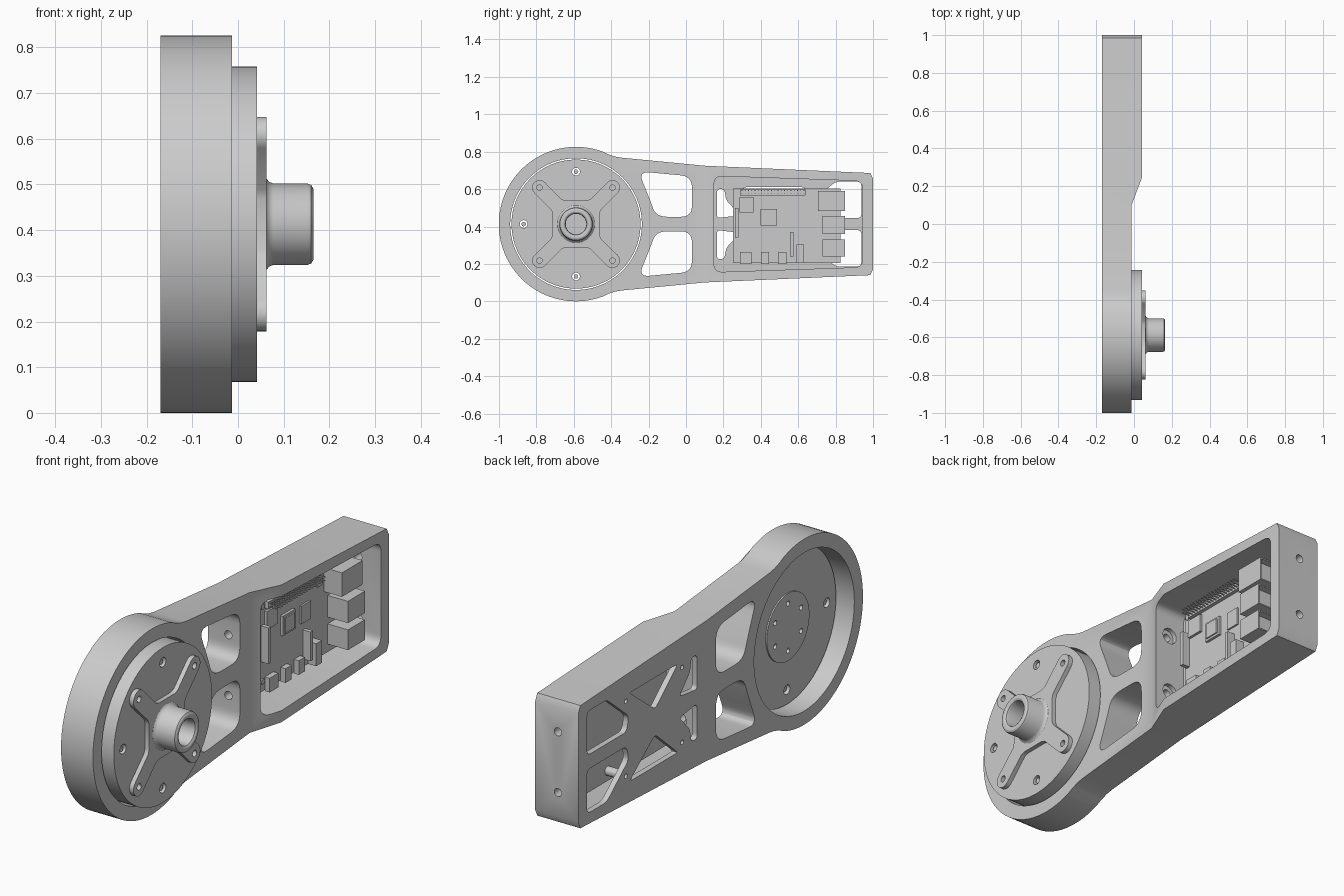
import bpy, bmesh, math
from mathutils import Vector, Matrix

old = bpy.data.objects.get("Cube")
if old:
    bpy.data.objects.remove(old, do_unlink=True)

MID = 0.413          # height of the arm's centre line
HUB_Y = -0.588       # centre of the round end
BACK, FACE, RAISED = -0.17, -0.013, 0.042

grey = bpy.data.materials.new("light grey")
grey.use_nodes = True
grey.diffuse_color = (0.6, 0.6, 0.6, 1)
grey.node_tree.nodes["Principled BSDF"].inputs["Base Color"].default_value = (0.6, 0.6, 0.6, 1)


def finish(name, bm):
    bmesh.ops.recalc_face_normals(bm, faces=bm.faces[:])
    mesh = bpy.data.meshes.new(name)
    bm.to_mesh(mesh)
    bm.free()
    mesh.materials.append(grey)
    obj = bpy.data.objects.new(name, mesh)
    bpy.context.collection.objects.link(obj)
    return obj


def prism(name, points, x0, x1):
    """Extrude a (y, z) outline along x."""
    bm = bmesh.new()
    face = bm.faces.new([bm.verts.new((x0, y, z)) for y, z in points])
    out = bmesh.ops.extrude_face_region(bm, geom=[face])
    verts = [v for v in out["geom"] if isinstance(v, bmesh.types.BMVert)]
    bmesh.ops.translate(bm, verts=verts, vec=(x1 - x0, 0, 0))
    return finish(name, bm)


def rod(name, centre, radius, length, axis="X", sides=32):
    bm = bmesh.new()
    turn = Matrix.Rotation(math.pi / 2, 4, "Y" if axis == "X" else "X")
    bmesh.ops.create_cone(bm, cap_ends=True, segments=sides, radius1=radius, radius2=radius,
                          depth=length, matrix=Matrix.Translation(centre) @ turn)
    return finish(name, bm)


def box(name, y0, y1, z0, z1, x0, x1, socket=None):
    """Box; a socket direction sinks an opening into that side."""
    bm = bmesh.new()
    size = Matrix.Diagonal((x1 - x0, y1 - y0, z1 - z0, 1))
    place = Matrix.Translation(((x0 + x1) / 2, (y0 + y1) / 2, (z0 + z1) / 2))
    bmesh.ops.create_cube(bm, size=1, matrix=place @ size)
    if socket:
        bm.normal_update()
        side = [f for f in bm.faces if f.normal.dot(Vector(socket)) > 0.9]
        bmesh.ops.inset_region(bm, faces=side, thickness=0.008)
        bmesh.ops.inset_region(bm, faces=side, thickness=0.001, depth=-0.03)
    return finish(name, bm)


def rounded(points, radius, steps=6):
    """Replace every corner of an outline with a smooth curve."""
    result = []
    for i, p in enumerate(points):
        p = Vector(p)
        before, after = Vector(points[i - 1]) - p, Vector(points[(i + 1) % len(points)]) - p
        a = p + before.normalized() * min(radius, before.length * 0.45)
        b = p + after.normalized() * min(radius, after.length * 0.45)
        for s in range(steps + 1):
            t = s / steps
            result.append(tuple(a * (1 - t) ** 2 + p * 2 * t * (1 - t) + b * t * t))
    return result


def flipped(points):
    return [(y, 2 * MID - z) for y, z in points]


def cut(target, cutter):
    cutter.hide_render = True
    mod = target.modifiers.new("cut", "BOOLEAN")
    mod.operation, mod.solver, mod.object = "DIFFERENCE", "EXACT", cutter
    bpy.context.view_layer.objects.active = target
    bpy.ops.object.modifier_apply(modifier=mod.name)
    bpy.data.objects.remove(cutter, do_unlink=True)


# Arm body: round end with a tapering beam
top = [(1.0, 0.655), (0.985, 0.686), (0.1, 0.725), (-0.345, 0.768), (-0.38, 0.774), (-0.415, 0.786)]
arc = [(HUB_Y + 0.413 * math.cos(math.radians(a)), MID + 0.413 * math.sin(math.radians(a)))
       for a in range(70, 291, 4)]
arm = prism("arm_body", top + arc + flipped(top)[::-1], BACK, RAISED)

# Lower front face around the round end, sloping up to the raised end
bm = bmesh.new()
step = [(FACE, -1.2), (FACE, 0.1), (RAISED, 0.245), (0.3, 0.3), (0.3, -1.2)]
low = bm.faces.new([bm.verts.new((x, y, -0.2)) for x, y in step])
moved = bmesh.ops.extrude_face_region(bm, geom=[low])["geom"]
bmesh.ops.translate(bm, verts=[v for v in moved if isinstance(v, bmesh.types.BMVert)], vec=(0, 0, 1.4))
cut(arm, finish("step_cutter", bm))

# Bearing bore and board pocket
cut(arm, rod("bore_cutter", (-0.1, HUB_Y, MID), 0.352, 0.5, sides=96))
pocket = [(0.15, 0.67), (0.945, 0.643)]
cut(arm, prism("pocket_cutter", rounded(pocket + flipped(pocket)[::-1], 0.045), -0.145, 0.2))

# Windows through the neck, and truss openings in the pocket floor
neck = [(-0.255, 0.695), (0.032, 0.668), (0.032, 0.452), (-0.16, 0.452), (-0.195, 0.55)]
end_gap = [(0.938, 0.445), (0.938, 0.64), (0.8, 0.64), (0.645, 0.51), (0.66, 0.445)]
triangle = [(0.64, 0.61), (0.3, 0.61), (0.46, 0.47)]
slot = [(0.165, 0.445), (0.165, 0.6), (0.205, 0.6), (0.215, 0.54), (0.29, 0.46)]
for outline, radius in ((neck, 0.06), (end_gap, 0.025), (triangle, 0.02), (slot, 0.02)):
    for shape in (outline, flipped(outline)):
        cut(arm, prism("window_cutter", rounded(shape, radius), -0.3, 0.2))

# Bolt holes through the end wall and the wall behind the windows
for side in (-1, 1):
    z = MID + side * 0.135
    for y in (0.97, 0.09):
        cut(arm, rod("bolt_cutter", (-0.07, y, z), 0.018, 0.2, "Y"))
    cut(arm, rod("counterbore_cutter", (-0.07, 0.16, z), 0.036, 0.06, "Y"))

# Board standoffs, with screw holes showing at the back
mounts = [(y, z) for y in (0.27, 0.665) for z in (0.25, 0.583)]
for y, z in mounts:
    cut(arm, rod("screw_cutter", (-0.16, y, z), 0.01, 0.06, sides=16))
    rod("standoff", (-0.112, y, z), 0.02, 0.068, sides=24)

# Bearing disc set in the round end
disc = rod("bearing_disc", (-0.0215, HUB_Y, MID), 0.345, 0.127, sides=96)
for dy, dz in ((0, 0.28), (0, -0.28), (-0.28, 0)):
    cut(disc, rod("disc_hole_cutter", (0, HUB_Y + dy, MID + dz), 0.021, 0.4, sides=24))
    rod("disc_screw", (-0.02, HUB_Y + dy, MID + dz), 0.012, 0.11, sides=16)
flange = rod("rear_flange", (-0.087, HUB_Y, MID), 0.15, 0.008, sides=64)
for i in range(6):
    a = math.radians(60 * i + 30)
    spot = (-0.09, HUB_Y + 0.105 * math.cos(a), MID + 0.105 * math.sin(a))
    for part in (flange, disc):
        cut(part, rod("flange_hole_cutter", spot, 0.011, 0.05, sides=16))

# Cross-shaped mounting plate, one arm turned four times
tip = [(0.195 + 0.04 * math.cos(math.radians(a)), 0.195 + 0.04 * math.sin(math.radians(a)))
       for a in range(-45, 136, 15)]
quarter = [(0.125, 0.055), (0.132, 0.076)] + tip + [(0.076, 0.132), (0.055, 0.125)]
cross = []
for k in range(4):
    turn = Matrix.Rotation(k * math.pi / 2, 2)
    cross += [tuple(turn @ Vector(p) + Vector((HUB_Y, MID))) for p in quarter]
plate = prism("cross_plate", cross, RAISED - 0.002, 0.062)
for sy in (-1, 1):
    for sz in (-1, 1):
        cut(plate, rod("plate_hole_cutter", (0.05, HUB_Y + sy * 0.195, MID + sz * 0.195), 0.014, 0.1, sides=24))

# Hollow hub, turned about the bearing axis
profile = [(0.06, 0.104), (0.063, 0.099), (0.068, 0.093), (0.077, 0.089), (0.152, 0.089), (0.16, 0.086),
           (0.165, 0.078), (0.165, 0.066), (0.16, 0.058), (0.15, 0.055), (0.064, 0.055), (0.064, 0)]
bm = bmesh.new()
chain = [bm.verts.new((x, HUB_Y, MID + r)) for x, r in profile]
edges = [bm.edges.new(pair) for pair in zip(chain, chain[1:])]
bmesh.ops.spin(bm, geom=chain + edges, cent=(0, HUB_Y, MID), axis=(1, 0, 0),
               angle=math.tau, steps=64, use_duplicate=False)
bmesh.ops.remove_doubles(bm, verts=bm.verts[:], dist=0.0001)
finish("hub", bm)

# Circuit board
BOARD = -0.07
board = box("circuit_board", 0.25, 0.825, 0.205, 0.603, BOARD - 0.01, BOARD)
for y, z in mounts:
    rod("board_screw", (BOARD, y, z), 0.012, 0.01, sides=16)

# Board parts: name, y range, z range, height, opening direction
OUT, DOWN = (0, 1, 0), (0, 0, -1)
for name, y0, y1, z0, z1, height, socket in (
        ("network_port", 0.705, 0.85, 0.483, 0.59, 0.088, OUT),
        ("upper_data_port", 0.73, 0.85, 0.36, 0.457, 0.1, OUT),
        ("lower_data_port", 0.73, 0.85, 0.24, 0.33, 0.1, OUT),
        ("processor", 0.398, 0.486, 0.405, 0.493, 0.012, None),
        ("processor_lid", 0.408, 0.476, 0.415, 0.483, 0.018, None),
        ("wireless_shield", 0.285, 0.362, 0.475, 0.557, 0.012, None),
        ("memory_chip", 0.535, 0.6, 0.405, 0.485, 0.008, None),
        ("small_chip", 0.65, 0.682, 0.525, 0.555, 0.008, None),
        ("display_connector", 0.262, 0.28, 0.34, 0.5, 0.037, None),
        ("camera_connector", 0.556, 0.574, 0.24, 0.37, 0.037, None),
        ("audio_jack", 0.592, 0.632, 0.205, 0.305, 0.04, DOWN),
        ("power_port", 0.288, 0.35, 0.2, 0.263, 0.024, DOWN),
        ("left_video_port", 0.4, 0.443, 0.2, 0.263, 0.024, DOWN),
        ("right_video_port", 0.493, 0.536, 0.2, 0.263, 0.024, DOWN),
        ("pin_header", 0.29, 0.64, 0.567, 0.599, 0.017, None)):
    box(name, y0, y1, z0, z1, BOARD, BOARD + height, socket)
for i in range(20):
    for z in (0.575, 0.592):
        y = 0.299 + i * 0.0175
        box("header_pin", y - 0.002, y + 0.002, z - 0.002, z + 0.002, BOARD, BOARD + 0.057)

# Smooth the curves, keep the edges crisp
bpy.ops.object.select_all(action="DESELECT")
for obj in bpy.context.scene.objects:
    if obj.type == "MESH":
        obj.select_set(True)
bpy.context.view_layer.objects.active = arm
bpy.ops.object.shade_smooth_by_angle(angle=math.radians(30))
